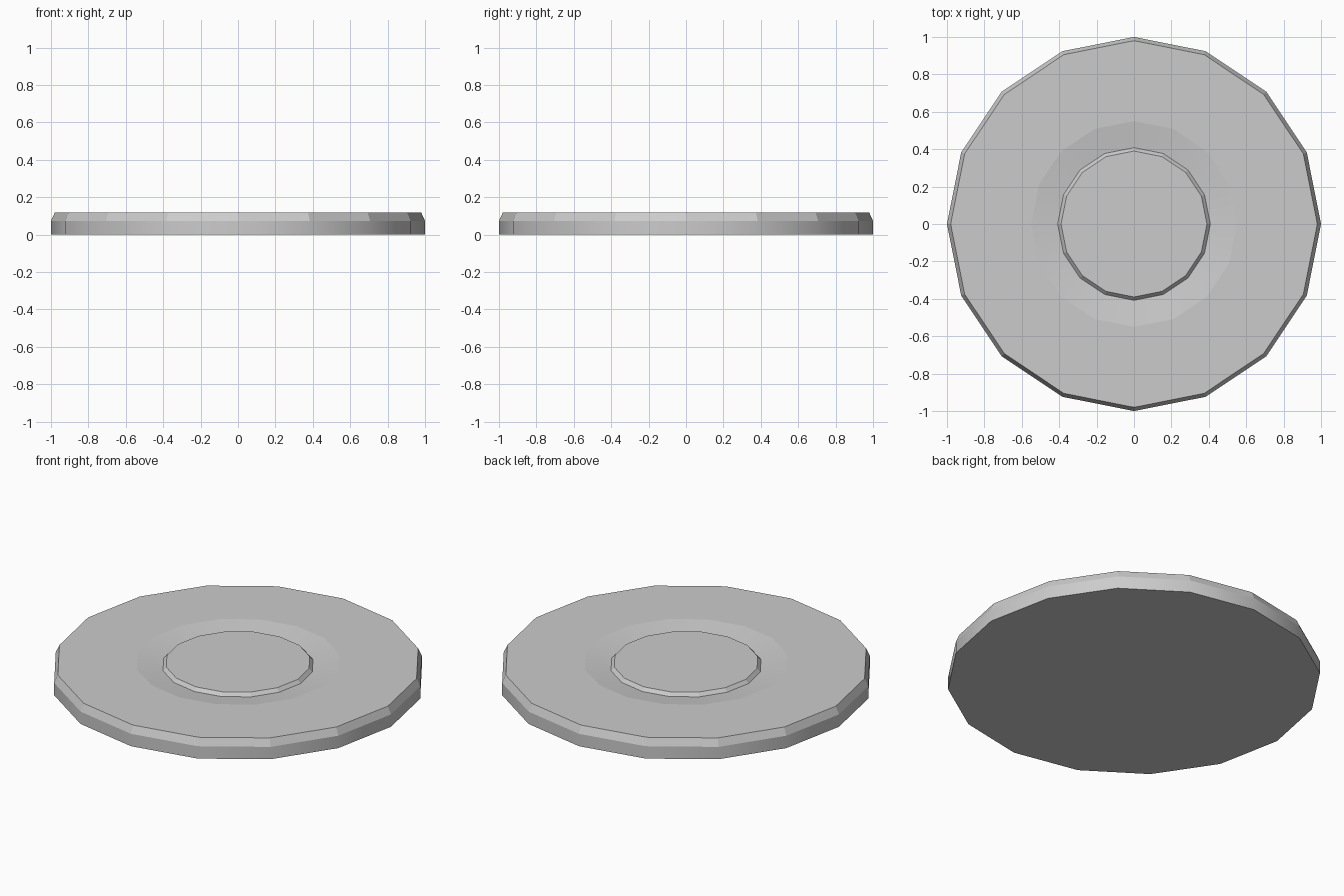
import bpy, bmesh, math

if "Cube" in bpy.data.objects:
    bpy.data.objects.remove(bpy.data.objects["Cube"])

SIDES = 16

# Half cross-section of the disc: (radius, height) from base to raised centre
PROFILE = [
    (1.0, 0.0),      # base edge
    (1.0, 0.073),    # top of side wall
    (0.98, 0.117),   # outer chamfer
    (0.55, 0.117),   # flat top
    (0.408, 0.097),  # shallow dip around the centre
    (0.39, 0.117),   # step up to the centre button
]
SMOOTH_BANDS = {0, 3}   # side wall and dip are smooth, chamfers faceted


def ring(bm, radius, z):
    return [bm.verts.new((radius * math.cos(2 * math.pi * i / SIDES),
                          radius * math.sin(2 * math.pi * i / SIDES), z))
            for i in range(SIDES)]


bm = bmesh.new()
rings = [ring(bm, r, z) for r, z in PROFILE]

# Bands between neighbouring rings
for band, (low, high) in enumerate(zip(rings, rings[1:])):
    for i in range(SIDES):
        j = (i + 1) % SIDES
        face = bm.faces.new((low[i], low[j], high[j], high[i]))
        face.smooth = band in SMOOTH_BANDS

# Flat underside and centre cap
bm.faces.new(rings[0][::-1])
bm.faces.new(rings[-1])

# Sharp edges where bands of different slope meet
for loop in rings:
    for i in range(SIDES):
        bm.edges.get((loop[i], loop[(i + 1) % SIDES])).smooth = False

mesh = bpy.data.meshes.new("round_disc")
bm.to_mesh(mesh)
bm.free()
disc = bpy.data.objects.new("round_disc", mesh)
bpy.context.collection.objects.link(disc)
